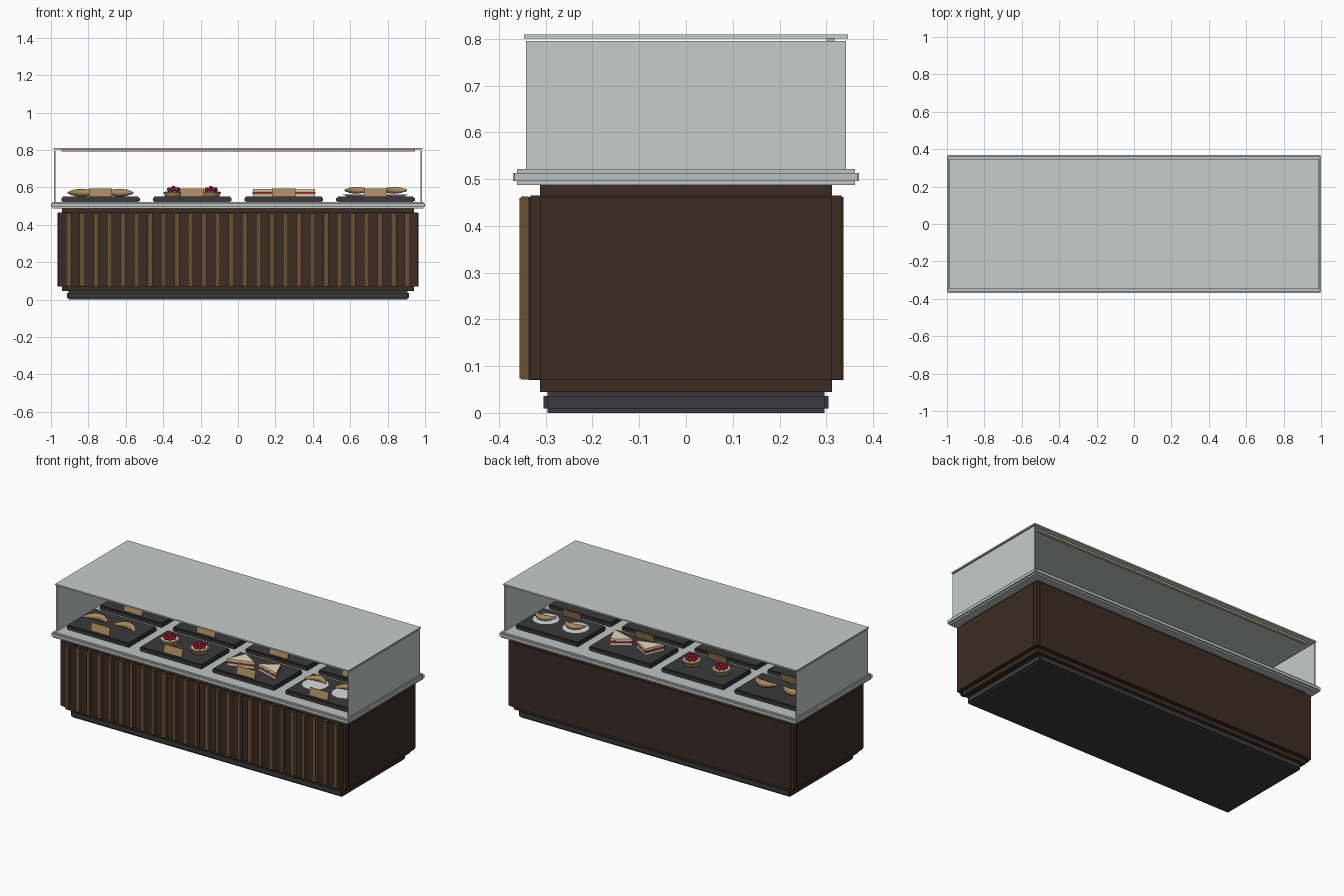
import bpy, bmesh, math
from mathutils import Matrix, Vector

cube = bpy.data.objects.get("Cube")
if cube:
    bpy.data.objects.remove(cube)


def material(name, r, g, b):
    m = bpy.data.materials.new(name)
    m.use_nodes = True
    m.diffuse_color = (r, g, b, 1)
    m.node_tree.nodes["Principled BSDF"].inputs["Base Color"].default_value = (r, g, b, 1)
    return m


charcoal = material("charcoal", .042, .042, .045)
dark_wood = material("dark wood", .045, .025, .017)
slat_wood = material("slat wood", .14, .078, .032)
glass = material("pale glass", .57, .61, .60)
stone = material("pale stone", .50, .55, .54)
pastry = material("golden pastry", .40, .25, .10)
cream = material("cream", .80, .68, .48)
berry_red = material("berry red", .32, .01, .025)
china = material("white china", .68, .71, .71)
warm_strip = material("warm strip", .55, .47, .33)


def finish(bm, name, mat, smooth=False):
    mesh = bpy.data.meshes.new(name)
    for f in bm.faces:
        f.smooth = smooth
    bm.to_mesh(mesh)
    bm.free()
    mesh.materials.append(mat)
    ob = bpy.data.objects.new(name, mesh)
    bpy.context.collection.objects.link(ob)
    return ob


def notched_box(name, mat, center, size, notch=0.0):
    """Box whose edges are stepped in: three overlapping boxes, each full on one axis."""
    bm = bmesh.new()
    axes = range(3) if notch else [None]
    for a in axes:
        dims = [s if a is None or i == a else s - 2 * notch for i, s in enumerate(size)]
        if a is not None:
            # each box is full on two axes pairs at the silhouette, inset on the third
            dims = [s - 2 * notch if i == a else s for i, s in enumerate(size)]
            dims = [size[i] if i == a else size[i] - 2 * notch for i in range(3)]
        bmesh.ops.create_cube(bm, size=1, matrix=Matrix.Translation(center) @ Matrix.Diagonal((*dims, 1)))
    return finish(bm, name, mat)


def disc(name, mat, center, r_low, r_high, height, sides=28):
    bm = bmesh.new()
    bmesh.ops.create_cone(bm, cap_ends=True, segments=sides, radius1=r_low, radius2=r_high,
                          depth=height, matrix=Matrix.Translation(center))
    return finish(bm, name, mat)


def crescent(name, x, y, z, width, thick, turn):
    """Tapered, ridged arc that bulges towards the back."""
    cu = bpy.data.curves.new(name, "CURVE")
    cu.dimensions = "3D"
    cu.bevel_depth = thick
    cu.bevel_resolution = 2
    cu.use_fill_caps = True
    n = 15
    sp = cu.splines.new("POLY")
    sp.points.add(n - 1)
    for i, p in enumerate(sp.points):
        t = 2 * i / (n - 1) - 1
        p.co = (t * width / 2, .04 * (1 - t * t) - .02, 0, 1)
        p.radius = (1 - .72 * t * t) * (1 if i % 2 else .86)
    cu.materials.append(pastry)
    ob = bpy.data.objects.new(name, cu)
    ob.location = (x, y, z)
    ob.rotation_euler.z = turn
    bpy.context.collection.objects.link(ob)


def tart(x, y, z):
    disc("tart_crust", pastry, (x, y, z + .013), .044, .055, .026)
    disc("tart_cream", cream, (x, y, z + .027), .047, .045, .004)
    bm = bmesh.new()
    spots = [(.025 * math.cos(k * math.tau / 7), .025 * math.sin(k * math.tau / 7), .038) for k in range(7)]
    for s in spots + [(0, 0, .046)]:
        bmesh.ops.create_uvsphere(bm, u_segments=10, v_segments=6, radius=.0125,
                                  matrix=Matrix.Translation(Vector((x, y, z)) + Vector(s)))
    finish(bm, "tart_berries", berry_red, True)


def sandwich(x, y, z, turn):
    """Triangular stack of bread and filling."""
    layers = [("bread_low", cream, .012, 1), ("crust", pastry, .004, 1.02), ("filling", berry_red, .008, 1.04),
              ("crust", pastry, .004, 1.02), ("bread_top", cream, .012, 1)]
    for name, mat, h, k in layers:
        bm = bmesh.new()
        low = [bm.verts.new((px * k, py * k, 0)) for px, py in ((-.08, -.035), (.08, -.035), (0, .06))]
        face = bm.faces.new(low)
        up = bmesh.ops.extrude_face_region(bm, geom=[face])["geom"]
        bmesh.ops.translate(bm, vec=(0, 0, h), verts=[v for v in up if isinstance(v, bmesh.types.BMVert)])
        bmesh.ops.recalc_face_normals(bm, faces=bm.faces)
        ob = finish(bm, "sandwich_" + name, mat)
        ob.location = (x, y, z)
        ob.rotation_euler.z = turn
        z += h


# Cabinet body, plinth and counter slab
notched_box("plinth", charcoal, (0, 0, .0225), (1.83, .61, .045), .009)
notched_box("cabinet", dark_wood, (0, 0, .266), (1.93, .674, .442), .025)
# The stepped corners of the cabinet are filled out at mid height
notched_box("cabinet_core", dark_wood, (0, 0, .268), (1.922, .666, .394))
notched_box("counter_slab", stone, (0, 0, .5045), (2, .74, .035), .009)
notched_box("counter_core", stone, (0, 0, .505), (1.996, .736, .017))

# Front slats
for i in range(26):
    notched_box("front_slat", slat_wood, (-.905 + i * 1.81 / 25, -.345, .267), (.027, .022, .392), .003)

# Glass case: two ends and a lid, with a lighting strip at the back
for side in (-1, 1):
    notched_box("glass_end", glass, (side * .98, 0, .658), (.008, .684, .274))
notched_box("glass_lid", glass, (0, 0, .805), (1.974, .694, .008))
notched_box("light_strip", warm_strip, (0, .309, .796), (1.89, .018, .011))

# Trays with food and price cards
TOP = .55
for y in (-.163, .153):
    for kind in range(4):
        x = -.735 + .49 * kind
        notched_box("tray", charcoal, (x, y, .536), (.42, .27, .028), .006)
        notched_box("tray_core", charcoal, (x, y, .536), (.416, .266, .016))
        card = notched_box("price_card", pastry, (0, 0, 0), (.125, .006, .05))
        card.location = (x, y - .108, .57)
        card.rotation_euler.x = math.radians(-15)
        for side in (-1, 1):
            fx = x + side * .1
            if kind == 0:
                crescent("croissant", fx, y, TOP + .021, .15, .022, side * -.12)
            elif kind == 1:
                tart(fx, y, TOP)
            elif kind == 2:
                sandwich(fx, y, TOP, side * -.3)
            else:
                disc("plate", china, (fx, y, TOP + .006), .05, .076, .012)
                crescent("plated_pastry", fx, y + .015, TOP + .034, .13, .019, .1)
